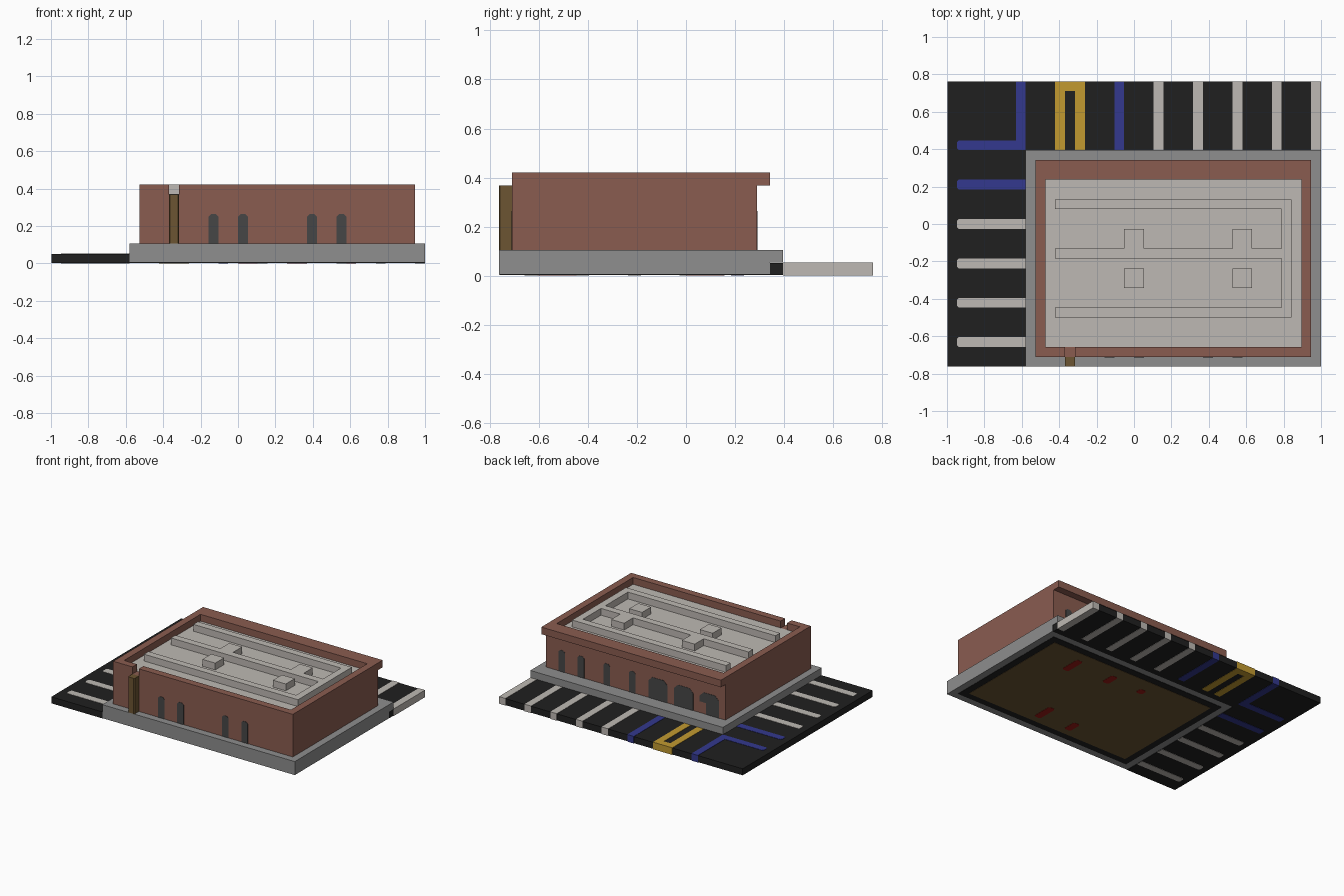
import bpy, bmesh
from mathutils import Vector

U = 1 / 19                       # one grid cell of the block layout
ORIGIN = Vector((-1, -14.5 * U, 0))
E = 0.04                         # small offset, in cells, for inlaid faces

if "Cube" in bpy.data.objects:
    bpy.data.objects.remove(bpy.data.objects["Cube"])


def material(name, code):
    rgb = [int(code[n:n + 2], 16) / 255 for n in (0, 2, 4)]
    lin = [c / 12.92 if c <= 0.04045 else ((c + 0.055) / 1.055) ** 2.4 for c in rgb]
    m = bpy.data.materials.new(name)
    m.use_nodes = True
    m.diffuse_color = (*lin, 1)
    m.node_tree.nodes["Principled BSDF"].inputs["Base Color"].default_value = (*lin, 1)
    return m


BRICK = material("brick red", "8A5C50")
GREY = material("pavement grey", "8E8E8E")
ASPHALT = material("asphalt black", "202020")
PALE = material("pale grey", "BEB9B3")
BLUE = material("marking blue", "33388E")
YELLOW = material("marking yellow", "C29A30")
BROWN = material("wood brown", "6C5532")
DARK = material("window grey", "464646")
RED = material("deep red", "9A1A14")


def blocks(name, mat, boxes, cut=0, axis=2, keep=lambda p: True):
    """One object from boxes (x0, x1, y0, y1, z0, z1) in cells.
    Edges along axis whose middle satisfies keep are chamfered by cut cells."""
    bm = bmesh.new()
    for x0, x1, y0, y1, z0, z1 in boxes:
        lo, hi = Vector((x0, y0, z0)), Vector((x1, y1, z1))
        size, mid = hi - lo, (lo + hi) / 2
        verts = bmesh.ops.create_cube(bm, size=1)["verts"]
        for v in verts:
            v.co = mid + Vector(a * b for a, b in zip(v.co, size))
        if cut:
            edges = {e for v in verts for e in v.link_edges}
            chosen = []
            for e in edges:
                a, b = (v.co for v in e.verts)
                if abs((a - b)[axis]) > 1e-5 and keep((a + b) / 2 - mid):
                    chosen.append(e)
            bmesh.ops.bevel(bm, geom=chosen, offset=cut, segments=1,
                            profile=0.5, affect='EDGES')
    for v in bm.verts:
        v.co = ORIGIN + v.co * U
    me = bpy.data.meshes.new(name)
    bm.to_mesh(me)
    bm.free()
    me.materials.append(mat)
    ob = bpy.data.objects.new(name, me)
    bpy.context.scene.collection.objects.link(ob)
    return ob


# Parking area: an L of asphalt, running one cell under the rear pavement
blocks("parking_lot", ASPHALT, [(E, 8, E, 29 - E, E, 1 - E),
                                (8, 38 - E, 21, 29 - E, E, 1 - E)])

# Bay markings, through the full thickness
for n, x in enumerate((21, 25, 29, 33, 37)):
    blocks(f"rear_bay_line_{n}", PALE, [(x, x + 1, 22, 29, 0, 1)])
for n, y in enumerate((2, 6, 10, 14, 18)):
    blocks(f"side_bay_line_{n}", BLUE if y == 18 else PALE,
           [(1, 8, y, y + 1, 0, 1)], 0.2, 2, lambda p: p.x < 0)
blocks("blue_rear_line", BLUE, [(17, 18, 22, 29, 0, 1)])
blocks("blue_corner_line_side", BLUE, [(1, 8, 22, 23, 0, 1)], 0.2, 2, lambda p: p.x < 0)
blocks("blue_corner_line_rear", BLUE, [(7, 8, 23, 29, 0, 1)])
blocks("yellow_bay", YELLOW, [(11, 12, 22, 29, 0, 1), (13, 14, 22, 29, 0, 1),
                              (12, 13, 28, 29, 0, 1)])

# Pavement plinth with layered underside
blocks("pavement", GREY, [(8, 38, 0, 21, 0.1, 1), (8, 38, 0, 22, 1, 2)])
blocks("foundation", ASPHALT, [(9, 37, 1, 20, 0.06, 0.5)])
blocks("floor", BROWN, [(10, 36, 2, 19, 0.03, 0.4)])
blocks("floor_marks", RED, [(30, 31, 14.5, 17.5, 0, 0.3), (24, 25, 15.3, 17.3, 0, 0.3),
                            (19, 20, 16, 17, 0, 0.3), (25, 26, 3, 6, 0, 0.3),
                            (20, 21, 3, 5, 0, 0.3)], 0.2)

# Walls and parapet, with a drain notch at the front and a rear overhang
blocks("walls", BRICK, [(9, 37, 1, 20, 2, 7)])
blocks("parapet", BRICK, [(9, 12, 1, 2, 7, 8), (13, 37, 1, 2, 7, 8),
                          (9, 10, 2, 19, 7, 8), (36, 37, 2, 19, 7, 8),
                          (9, 37, 19, 21, 7, 8)])
blocks("drainpipe", BROWN, [(12, 13, 0, 1, 2, 7)], 0.1, 2, lambda p: p.y < 0)

# Roof deck and ducts
blocks("roof_deck", PALE, [(10, 36, 2, 19, 6.9, 7 + E)])
blocks("roof_ducts", PALE, [(11, 34, y, y + 1, 7, 8) for y in (5, 11, 16)]
       + [(34, 35, 5, 17, 7, 8)] + [(x, x + 2, 12, 14, 7, 8) for x in (18, 29)])
blocks("roof_vents", PALE, [(x, x + 2, 8, 10, 7, 8) for x in (18, 29)])


# Arched windows and doors as thin plates on the walls
def top_edge(p):
    return p.z > 0


for n, x in enumerate((16, 19, 26, 29)):
    blocks(f"front_window_{n}", DARK, [(x, x + 1, 1 - E, 1.1, 2, 5)], 0.25, 1, top_edge)
for n, x in enumerate((23, 27, 31, 34)):
    blocks(f"rear_window_{n}", DARK, [(x, x + 1, 19.9, 20 + E, 2, 5)], 0.25, 1, top_edge)
for n, x in enumerate((14, 18)):
    blocks(f"rear_door_{n}", DARK, [(x, x + 3, 19.9, 20 + E, 2, 5)], 0.6, 1, top_edge)
blocks("rear_door_2_top", DARK, [(10, 13, 19.9, 20 + E, 3.6, 5)], 0.6, 1, top_edge)
blocks("rear_door_2_leaf", DARK, [(10, 12, 19.9, 20 + E, 2, 3.6)])
